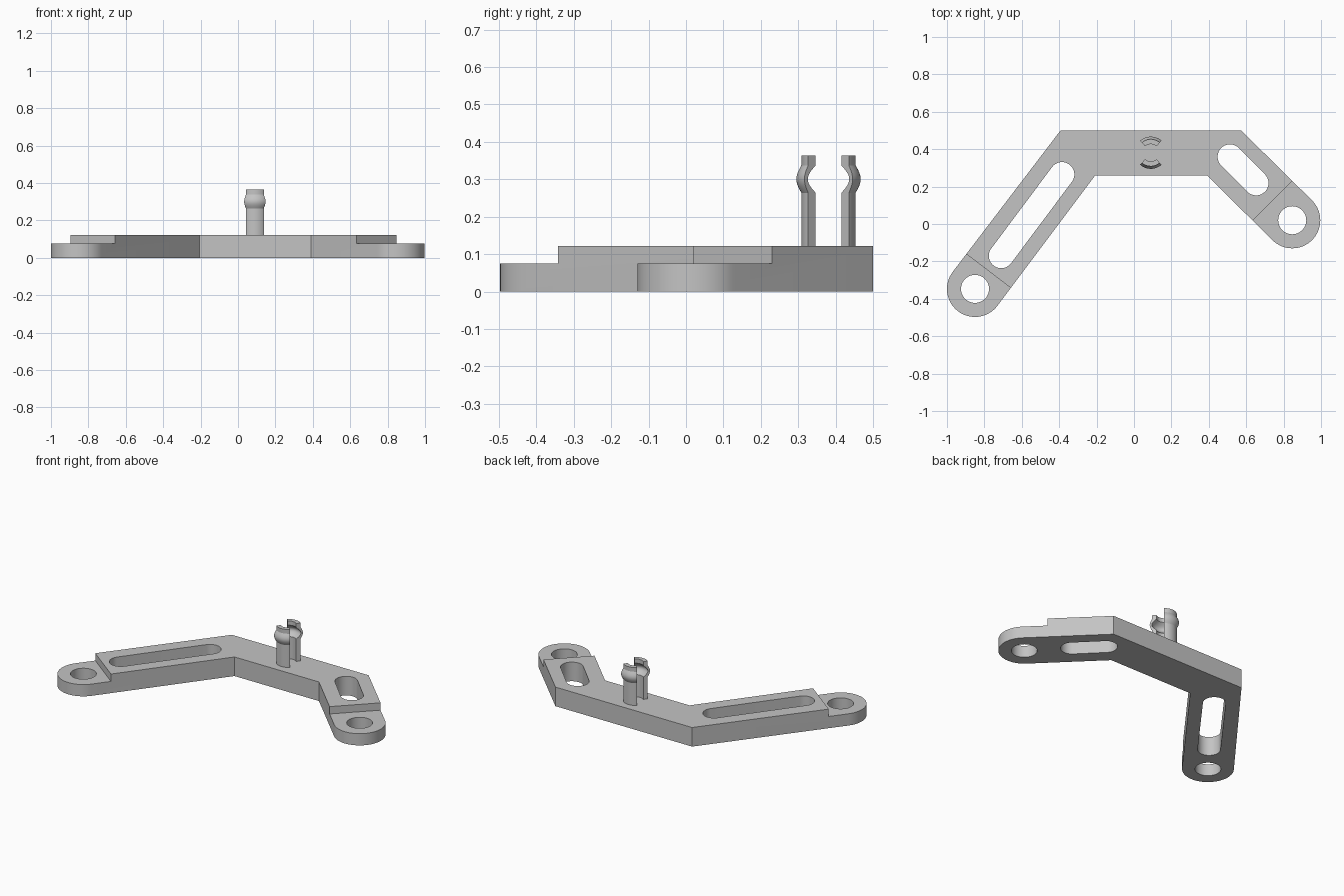
import bpy, bmesh, math
from math import cos, sin, radians, atan2
from mathutils import Vector

default = bpy.data.objects.get("Cube")
if default:
    bpy.data.objects.remove(default, do_unlink=True)

GREY = (0.55, 0.55, 0.55, 1)
mat = bpy.data.materials.new("plain grey")
mat.use_nodes = True
mat.diffuse_color = GREY
mat.node_tree.nodes["Principled BSDF"].inputs["Base Color"].default_value = GREY

TOP, LOW = 0.122, 0.075          # full and stepped heights
EYE_R, HOLE_R, SLOT_R = 0.15, 0.075, 0.066


def finish(name, bm):
    bmesh.ops.recalc_face_normals(bm, faces=bm.faces)
    mesh = bpy.data.meshes.new(name)
    bm.to_mesh(mesh)
    bm.free()
    mesh.materials.append(mat)
    ob = bpy.data.objects.new(name, mesh)
    bpy.context.collection.objects.link(ob)
    return ob


def prism(name, outline, z0, z1):
    bm = bmesh.new()
    face = bm.faces.new([bm.verts.new((x, y, z0)) for x, y in outline])
    side = bmesh.ops.extrude_face_region(bm, geom=[face])["geom"]
    moved = [v for v in side if isinstance(v, bmesh.types.BMVert)]
    bmesh.ops.translate(bm, verts=moved, vec=(0, 0, z1 - z0))
    return finish(name, bm)


def arc(centre, r, start, sweep, n=32):
    angles = [start + sweep * i / n for i in range(n + 1)]
    return [(centre[0] + r * cos(a), centre[1] + r * sin(a)) for a in angles]


def capsule(a, b, r):
    heading = atan2(b[1] - a[1], b[0] - a[0])
    return (arc(b, r, heading - math.pi / 2, math.pi)
            + arc(a, r, heading + math.pi / 2, math.pi))


def select_only(ob):
    bpy.ops.object.select_all(action='DESELECT')
    ob.select_set(True)
    bpy.context.view_layer.objects.active = ob


def cut(target, outline, z0=-0.1, z1=0.3):
    cutter = prism("cutter", outline, z0, z1)
    cutter.hide_render = True
    mod = target.modifiers.new("cut", 'BOOLEAN')
    mod.operation, mod.solver, mod.object = 'DIFFERENCE', 'EXACT', cutter
    select_only(target)
    bpy.ops.object.modifier_apply(modifier=mod.name)
    bpy.data.objects.remove(cutter, do_unlink=True)


# Each arm: heading, eye centre, step midpoint, slot ends
arms = [
    (radians(232.6), (-0.85, -0.347), (-0.782, -0.248), (-0.385, 0.265), (-0.71, -0.17)),
    (radians(-45), (0.846, 0.02), (0.74, 0.124), (0.513, 0.36), (0.653, 0.219)),
]

# Bent plate with a rounded eye at each end
eyes = [arc(a[1], EYE_R, a[0] - math.pi / 2, math.pi) for a in arms]
plate = prism("bracket_plate",
              eyes[0] + [(-0.207, 0.26), (0.39, 0.26)]
              + eyes[1] + [(0.573, 0.5), (-0.393, 0.5)], 0, TOP)

for heading, eye, step, slot_a, slot_b in arms:
    # Lowered step around the eye
    d = Vector((cos(heading), sin(heading)))
    side = Vector((-d.y, d.x)) * 0.25
    s = Vector(step)
    cut(plate, [s - side, s - side + d * 0.5, s + side + d * 0.5, s + side], LOW)
    # Bolt hole and adjustment slot
    cut(plate, arc(eye, HOLE_R, 0, math.tau * 47 / 48, 47))
    cut(plate, capsule(slot_a, slot_b, SLOT_R))


# Split snap pin: two sectors of a bulged tube
def pin_half(name, facing, centre=(0.09, 0.381), half=radians(41.5), n=14):
    bulge = [(i / 12, sin(math.pi * i / 12)) for i in range(13)]
    z0, rise = 0.264, 0.073
    outer = [(0.0725, TOP - 0.01)]
    outer += [(0.0725 + 0.0135 * b, z0 + rise * t) for t, b in bulge] + [(0.0725, 0.364)]
    inner = [(0.046, TOP - 0.01)]
    inner += [(0.046 + 0.028 * b, z0 + rise * t) for t, b in bulge] + [(0.046, 0.364)]
    bm = bmesh.new()
    rings = []
    for k in range(n + 1):
        a = facing - half + 2 * half * k / n
        rings.append([[bm.verts.new((centre[0] + r * cos(a), centre[1] + r * sin(a), z))
                       for r, z in wall] for wall in (outer, inner)])
    rows = len(outer)
    for (o0, i0), (o1, i1) in zip(rings, rings[1:]):
        for j in range(rows - 1):
            bm.faces.new((o0[j], o1[j], o1[j + 1], o0[j + 1]))
            bm.faces.new((i0[j], i0[j + 1], i1[j + 1], i1[j]))
        for j in (0, -1):
            bm.faces.new((o0[j], i0[j], i1[j], o1[j]))
    for o, i in (rings[0], rings[-1]):
        for j in range(rows - 1):
            bm.faces.new((o[j], o[j + 1], i[j + 1], i[j]))
    return finish(name, bm)


parts = [plate, pin_half("front_snap_pin", -math.pi / 2),
         pin_half("back_snap_pin", math.pi / 2)]
for ob in parts:
    select_only(ob)
    bpy.ops.object.shade_smooth_by_angle(angle=radians(25))
